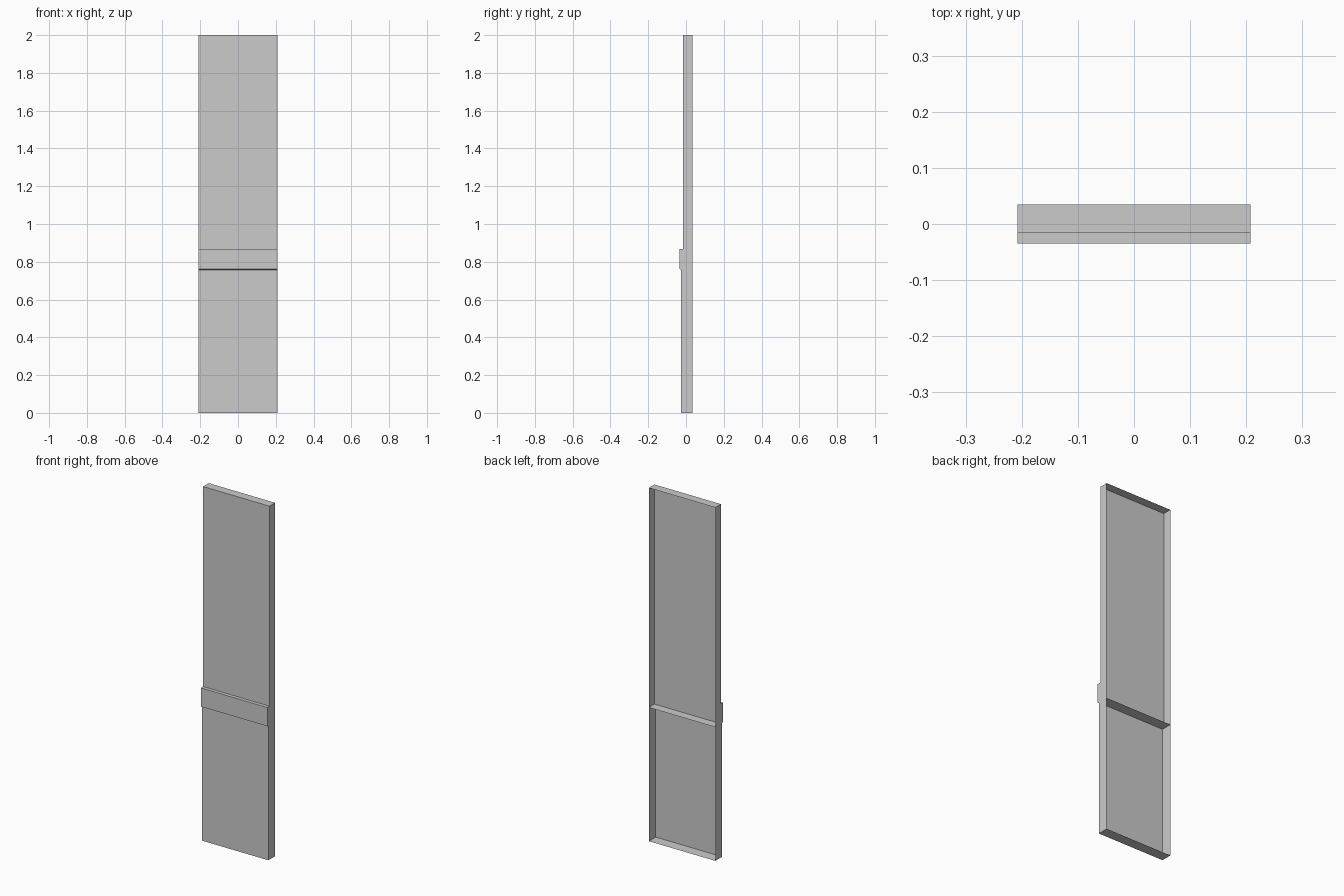
import bpy, bmesh

if "Cube" in bpy.data.objects:
    bpy.data.objects.remove(bpy.data.objects["Cube"])

HALF_W = 0.208   # half width of the panel
BACK = 0.035     # open rear plane
SPLIT = 0.757    # height where the lower panel meets the rail


def extrude_profile(name, profile, open_edge=None):
    """Extrude a (y, z) side profile across the width; open_edge leaves one side out."""
    bm = bmesh.new()
    left, right = [[bm.verts.new((x, y, z)) for y, z in profile] for x in (-HALF_W, HALF_W)]
    n = len(profile)
    bm.faces.new(left)
    bm.faces.new(right[::-1])
    for i in range(n):
        if i != open_edge:
            j = (i + 1) % n
            bm.faces.new((left[i], right[i], right[j], left[j]))
    bmesh.ops.recalc_face_normals(bm, faces=bm.faces)
    # make sure the front face points to -y
    front = min(bm.faces, key=lambda f: f.calc_center_median().y)
    if front.normal.y > 0:
        bmesh.ops.reverse_faces(bm, faces=bm.faces)
    mesh = bpy.data.meshes.new(name)
    bm.to_mesh(mesh)
    bm.free()
    obj = bpy.data.objects.new(name, mesh)
    bpy.context.collection.objects.link(obj)
    return obj


def open_tray(name, front, z0, z1):
    """Thin wall panel with side, top and bottom returns and no back."""
    return extrude_profile(name, [(front, z0), (BACK, z0), (BACK, z1), (front, z1)], open_edge=1)


# Lower wainscot panel
open_tray("lower_panel", -0.026, 0.0, SPLIT)

# Upper wall panel, set slightly back (shares the shelf with the lower panel)
upper = extrude_profile("upper_panel", [(BACK, SPLIT), (BACK, 2.0), (-0.015, 2.0), (-0.015, SPLIT)],
                        open_edge=0)
bm = bmesh.new()
bm.from_mesh(upper.data)
bottom = [f for f in bm.faces if f.normal.z < -0.9]
bmesh.ops.delete(bm, geom=bottom, context='FACES_ONLY')
bm.to_mesh(upper.data)
bm.free()

# Projecting rail with a slightly bevelled underside
extrude_profile("dado_rail", [(-0.015, SPLIT), (-0.026, SPLIT), (-0.035, SPLIT + 0.005),
                              (-0.035, 0.868), (-0.015, 0.868)], open_edge=4)
